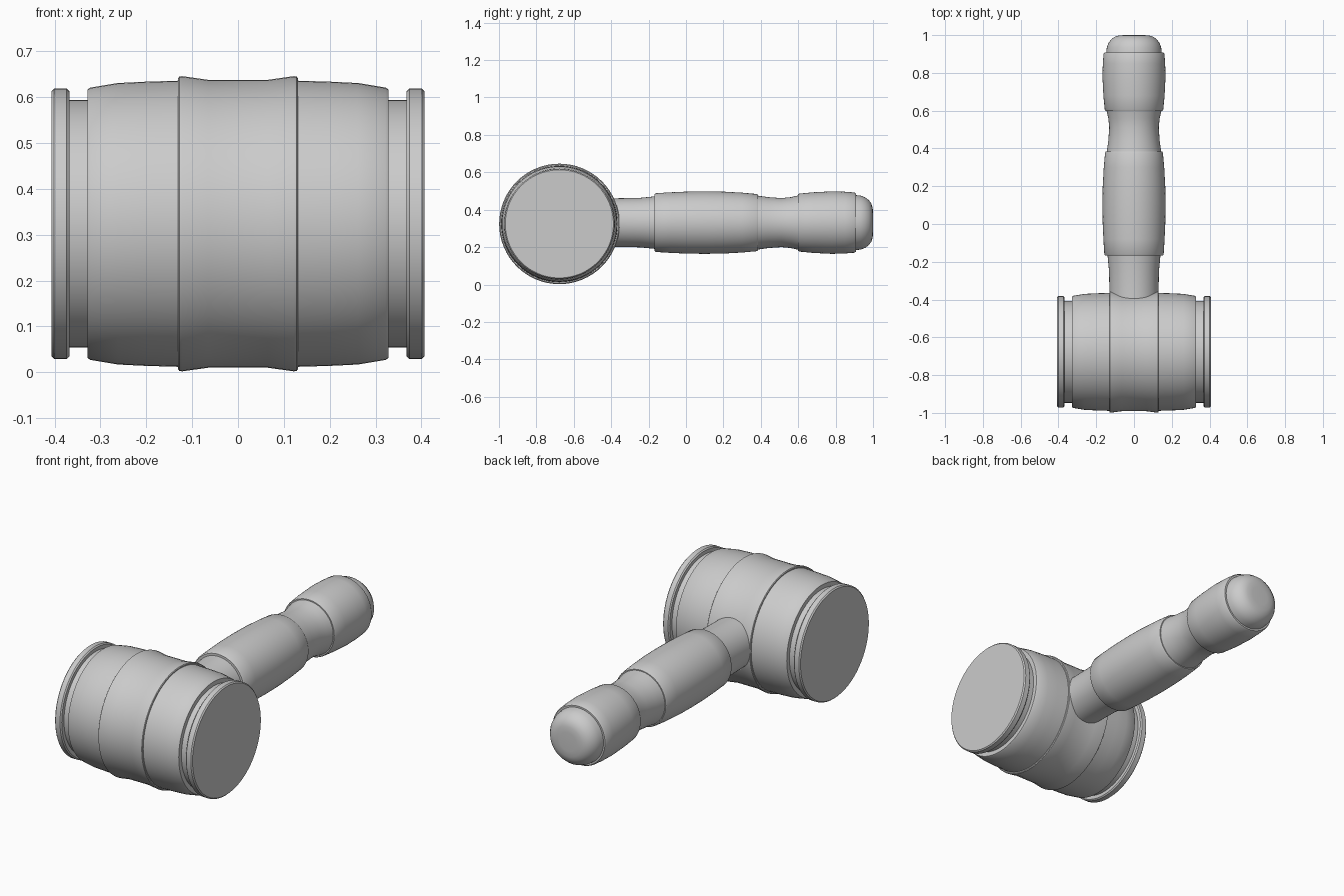
import bpy, bmesh, math
from mathutils import Vector

if "Cube" in bpy.data.objects:
    bpy.data.objects.remove(bpy.data.objects["Cube"])


def lathe(name, profile, centre, axis, sides=64):
    """Revolve (distance along axis, radius) points around the x or y axis."""
    bm = bmesh.new()
    rings = []
    for d, r in profile:
        ring = []
        for i in range(sides):
            a = 2 * math.pi * i / sides
            u, v = r * math.cos(a), r * math.sin(a)
            co = Vector((d, u, v)) if axis == 'X' else Vector((u, d, v))
            ring.append(bm.verts.new(co + Vector(centre)))
        rings.append(ring)
    for a, b in zip(rings, rings[1:]):
        for i in range(sides):
            j = (i + 1) % sides
            bm.faces.new((a[i], a[j], b[j], b[i]))
    bm.faces.new(rings[0])
    bm.faces.new(rings[-1])
    bmesh.ops.recalc_face_normals(bm, faces=bm.faces)
    mesh = bpy.data.meshes.new(name)
    bm.to_mesh(mesh)
    bm.free()
    obj = bpy.data.objects.new(name, mesh)
    bpy.context.collection.objects.link(obj)
    bpy.ops.object.select_all(action='DESELECT')
    obj.select_set(True)
    bpy.context.view_layer.objects.active = obj
    bpy.ops.object.shade_smooth_by_angle(angle=math.radians(32))
    return obj


# Barrel head: half profile mirrored about x = 0
half = [(0.065, 0.314), (0.122, 0.322), (0.128, 0.321), (0.131, 0.317),
        (0.131, 0.312), (0.2, 0.310), (0.262, 0.307), (0.322, 0.297),
        (0.328, 0.293), (0.328, 0.270), (0.368, 0.270), (0.368, 0.289),
        (0.374, 0.295), (0.401, 0.295), (0.407, 0.289)]
head = [(-x, r) for x, r in reversed(half)] + half
lathe("mallet_head", head, (0, -0.677, 0.324), 'X')

# Turned handle: neck, long grip, waist, end grip and rounded pommel
handle = [(-0.55, 0.130), (-0.37, 0.130), (-0.25, 0.132), (-0.168, 0.140),
          (-0.168, 0.152), (-0.161, 0.157),
          (-0.08, 0.162), (0.0, 0.1655), (0.1, 0.167), (0.2, 0.1655),
          (0.3, 0.160), (0.377, 0.153), (0.384, 0.149), (0.384, 0.144),
          (0.44, 0.136), (0.51, 0.131), (0.56, 0.136), (0.599, 0.145),
          (0.599, 0.151), (0.606, 0.155),
          (0.68, 0.162), (0.78, 0.167), (0.85, 0.165), (0.9, 0.161),
          (0.908, 0.156), (0.908, 0.147),
          (0.935, 0.144), (0.958, 0.135), (0.978, 0.120), (0.991, 0.102),
          (0.998, 0.080), (1.0, 0.050)]
lathe("mallet_handle", handle, (0, 0, 0.331), 'Y')
